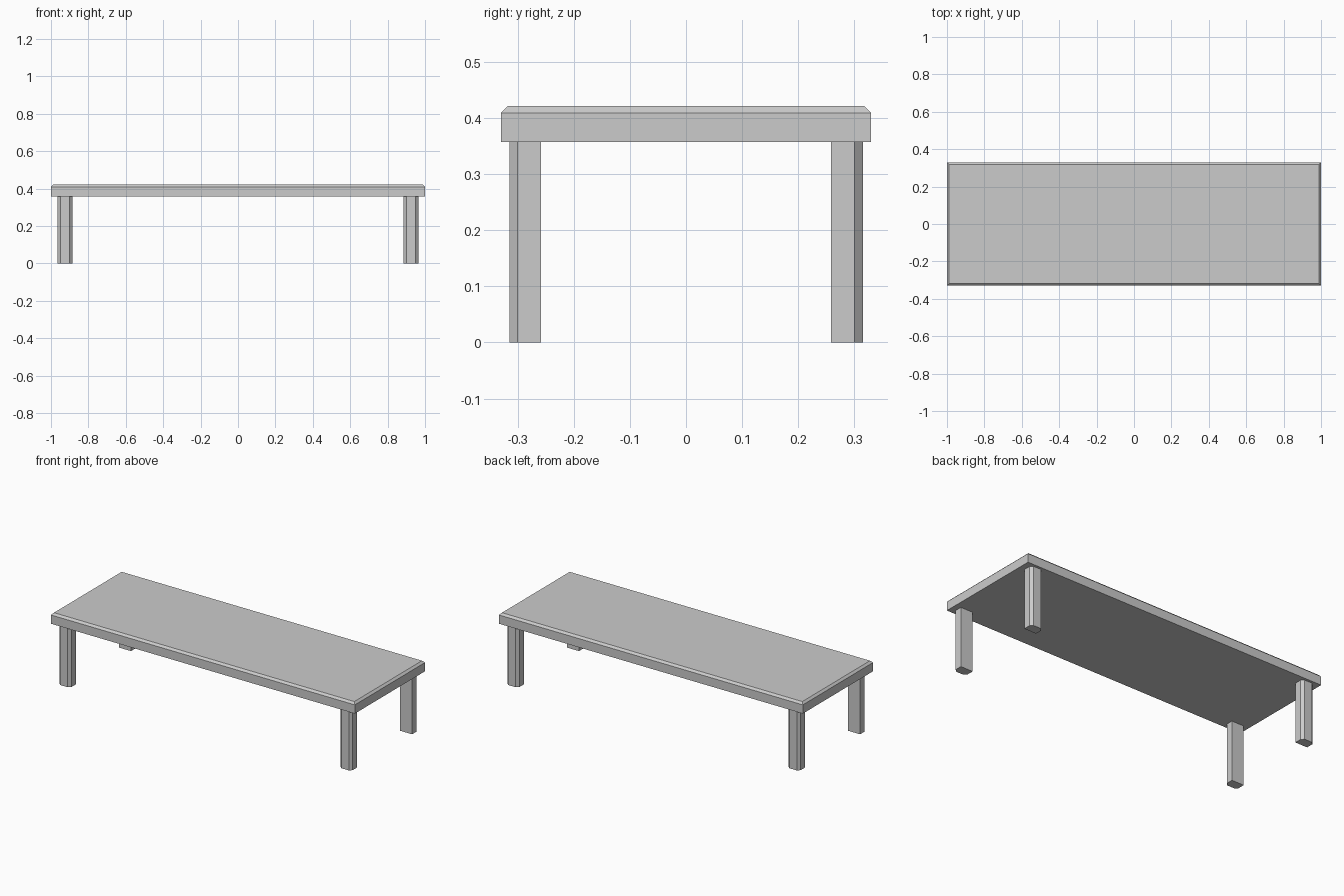
import bpy, bmesh

if "Cube" in bpy.data.objects:
    bpy.data.objects.remove(bpy.data.objects["Cube"])

TOP_Z, UNDER_Z = 0.421, 0.357


def prism(name, outline, z0, z1):
    """Extrude a counter-clockwise xy outline from z0 to z1."""
    bm = bmesh.new()
    low = [bm.verts.new((x, y, z0)) for x, y in outline]
    face = bm.faces.new(low)
    ext = bmesh.ops.extrude_face_region(bm, geom=[face])
    moved = [g for g in ext["geom"] if isinstance(g, bmesh.types.BMVert)]
    bmesh.ops.translate(bm, verts=moved, vec=(0, 0, z1 - z0))
    bmesh.ops.recalc_face_normals(bm, faces=bm.faces[:])
    mesh = bpy.data.meshes.new(name)
    bm.to_mesh(mesh)
    bm.free()
    obj = bpy.data.objects.new(name, mesh)
    bpy.context.collection.objects.link(obj)
    return obj


# Tabletop slab with a chamfered upper rim
top = prism("tabletop", [(-1, -0.33), (1, -0.33), (1, 0.33), (-1, 0.33)], UNDER_Z, TOP_Z)
bm = bmesh.new()
bm.from_mesh(top.data)
rim = [e for e in bm.edges if all(v.co.z > TOP_Z - 0.001 for v in e.verts)]
bmesh.ops.bevel(bm, geom=rim, offset=0.012, segments=1, affect='EDGES')
bm.to_mesh(top.data)
bm.free()

# Legs: rectangular posts with the two outward corners cut off
x0, x1, y0, y1, c = 0.885, 0.965, 0.258, 0.315, 0.015
profile = [(x0, y0), (x1, y0), (x1, y1 - c), (x1 - c, y1), (x0 + c, y1), (x0, y1 - c)]
for sx, side in ((-1, "left"), (1, "right")):
    for sy, end in ((-1, "front"), (1, "back")):
        prism(f"{end}_{side}_leg", [(sx * x, sy * y) for x, y in profile], 0, UNDER_Z)
